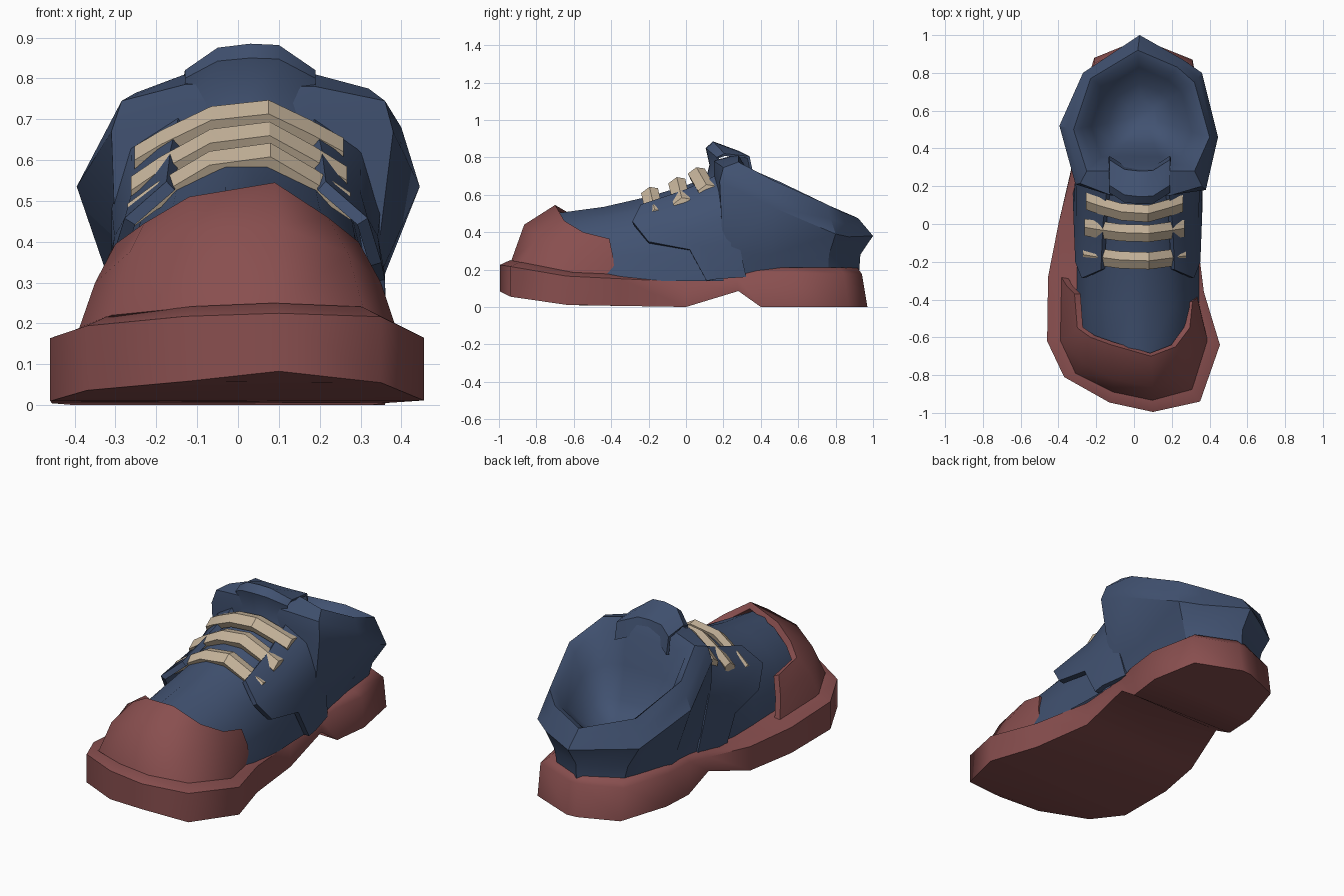
import bpy, bmesh, math

if "Cube" in bpy.data.objects:
    bpy.data.objects.remove(bpy.data.objects["Cube"])

def material(name, rgb):
    m = bpy.data.materials.new(name)
    m.diffuse_color = (*rgb, 1)
    m.use_nodes = True
    m.node_tree.nodes["Principled BSDF"].inputs["Base Color"].default_value = m.diffuse_color
    return m

RED = material("brick red", (0.25, 0.078, 0.078))
NAVY = material("navy blue", (0.053, 0.084, 0.165))
CREAM = material("lace cream", (0.57, 0.46, 0.33))
MID = 0.02  # centre line of the upper

def build(name, verts, faces, mat, thick=0, angle=30, offset=-1):
    me = bpy.data.meshes.new(name)
    me.from_pydata(verts, [], faces)
    bm = bmesh.new()
    bm.from_mesh(me)
    bmesh.ops.recalc_face_normals(bm, faces=bm.faces)
    bm.to_mesh(me)
    bm.free()
    ob = bpy.data.objects.new(name, me)
    bpy.context.collection.objects.link(ob)
    me.materials.append(mat)
    bpy.ops.object.select_all(action='DESELECT')
    ob.select_set(True)
    bpy.context.view_layer.objects.active = ob
    if thick:
        s = ob.modifiers.new("thickness", 'SOLIDIFY')
        s.thickness = thick
        s.offset = offset
        bpy.ops.object.modifier_apply(modifier=s.name)
    bpy.ops.object.shade_smooth_by_angle(angle=math.radians(angle))
    return ob

def loft(rows, closed=False):
    n = len(rows[0])
    verts = [p for r in rows for p in r]
    faces = []
    for j in range(len(rows) - 1):
        for i in range(n if closed else n - 1):
            k = (i + 1) % n
            faces.append((j*n + i, j*n + k, (j+1)*n + k, (j+1)*n + i))
    return verts, faces

def lerp(table, y):
    if y <= table[0][0]:
        return table[0][1]
    for (a, za), (b, zb) in zip(table, table[1:]):
        if y <= b:
            return za + (zb - za) * (y - a) / (b - a)
    return table[-1][1]

# Sole: left and right outline points, from toe to heel
left = [(-.13, -.945), (-.37, -.81), (-.46, -.62), (-.455, -.28), (-.40, 0),
        (-.335, .28), (-.31, .42), (-.30, .6), (-.21, .88), (0, .965)]
right = [(.10, -.995), (.35, -.94), (.455, -.64), (.37, -.36), (.325, 0),
         (.32, .28), (.335, .40), (.36, .6), (.31, .87), (.06, .97)]
bottom_z = [(-.99, .083), (-.94, .055), (-.63, .01), (0, 0), (.28, .085), (.40, 0)]
edge_z = [(-.99, .225), (-.64, .165), (.08, .13), (.40, .18), (.97, .175)]
lip_z = [(-.99, .25), (-.64, .185), (.08, .155), (.40, .21), (.97, .21)]
outline = left + right[::-1]
rings = [[(x, y, lerp(bottom_z, y)) for x, y in outline],
         [(x, y if y < 0 else y * .97, lerp(edge_z, y)) for x, y in outline],
         [(x * .87, y * .945, lerp(lip_z, y)) for x, y in outline]]
v, f = loft(rings, True)
n = len(outline)
for base in (0, 2 * n):
    for i in range(len(left) - 1):
        f.append((base + i, base + i + 1, base + n - 2 - i, base + n - 1 - i))
build("sole", v, f, RED, angle=60)

# Toe cap: base, middle and top edge, wrapping left to right
cap = [
    [(-.385, -.28, .165), (-.39, -.62, .185), (-.31, -.79, .22), (-.11, -.89, .24),
     (.10, -.935, .245), (.31, -.885, .225), (.39, -.62, .18), (.335, -.38, .165)],
    [(-.355, -.33, .27), (-.35, -.60, .30), (-.265, -.74, .375), (-.11, -.82, .425),
     (.10, -.865, .44), (.27, -.79, .37), (.35, -.61, .30), (.335, -.39, .27)],
    [(-.315, -.37, .37), (-.30, -.55, .395), (-.23, -.60, .445), (-.12, -.64, .51),
     (.09, -.70, .545), (.22, -.65, .46), (.295, -.55, .40), (.31, -.41, .365)]]
build("toe_cap", *loft(cap), RED, thick=.035, angle=58)

# Vamp: half sections (x, z) mirrored over the centre line
vamp = [(-.70, [(.32, .17), (.30, .27), (.25, .36), (.17, .43), (.07, .50)]),
        (-.44, [(.35, .15), (.325, .28), (.285, .39), (.2, .48), (.07, .535)]),
        (-.2, [(.345, .14), (.32, .28), (.285, .42), (.19, .53), (.07, .59)]),
        (0, [(.335, .14), (.32, .3), (.27, .5), (.18, .60), (.07, .65)]),
        (.2, [(.33, .14), (.31, .35), (.27, .6), (.17, .69), (.07, .73)])]
rows = [[(2*MID - x, y, z) for x, z in h] + [(x, y, z) for x, z in h[::-1]]
        for y, h in vamp]
build("vamp", *loft(rows), NAVY, angle=40)

# Heel body: rings from the sole up to the flared collar edge and rim
base = [(.2, .2, .15), (.31, .2, .15), (.30, .46, .18), (.27, .76, .18), (.20, .85, .18),
        (.03, .925, .18), (-.18, .81, .18), (-.27, .52, .18), (-.29, .22, .15), (-.15, .2, .15)]
seam = [(.17, .15, .70), (.38, .18, .67), (.445, .46, .535), (.36, .8, .39), (.26, .87, .375),
        (.03, 1.0, .38), (-.27, .8, .39), (-.395, .52, .535), (-.31, .21, .67), (-.12, .15, .70)]
rim = [(.17, .28, .815), (.32, .28, .775), (.40, .46, .68), (.32, .75, .55), (.23, .83, .51),
       (.02, .92, .475), (-.23, .77, .54), (-.32, .50, .67), (-.25, .28, .765), (-.13, .28, .81)]
low = [(x + (sx - x) * .3, y + (sy - y) * .1, .28) for (x, y, _), (sx, sy, _) in zip(base, seam)]
top = [tuple((a + b) / 2 for a, b in zip(p, q)) for p, q in zip(seam, rim)]
# Thick front ends of the collar beside the tongue
top[0], top[1] = (.19, .15, .78), (.36, .20, .745)
top[8], top[9] = (-.285, .215, .745), (-.13, .155, .785)
build("heel_body", *loft([base, low, seam, top, rim], True), NAVY, angle=32)

# Foot opening: rounded bowl inside the rim
def shrunk(k, keep, z):
    return [(.04 + (x - .04) * k, .57 + (y - .57) * k, pz * keep + z * (1 - keep))
            for x, y, pz in rim]

v, f = loft([rim, shrunk(.88, .85, .38), shrunk(.74, .5, .35), shrunk(.5, .2, .32),
             shrunk(.25, .08, .30)], True)
f.append(tuple(range(40, 50)))
bowl = build("foot_opening", v, f, NAVY, angle=80)
if sum(p.normal.z for p in bowl.data.polygons) < 0:
    bowl.data.flip_normals()

# Lace panels, one on each side
panel = [
    [(.205, -.24, .537), (.305, -.285, .45), (.337, -.20, .345), (.345, .02, .305), (.348, .11, .14)],
    [(.195, 0, .617), (.287, 0, .515), (.328, .03, .41), (.345, .10, .32), (.348, .17, .15)],
    [(.175, .18, .70), (.29, .20, .62), (.335, .24, .48), (.335, .28, .35), (.315, .32, .16)]]
for side, label in ((1, "right"), (-1, "left")):
    rows = [[(MID + side * (x - MID), y, z) for x, y, z in r] for r in panel]
    build(label + "_lace_panel", *loft(rows), NAVY, thick=.03, angle=40, offset=0)

# Tongue: curved strip folding back into the opening
tongue_x = [-.13, -.05, .03, .10, .19]
drop = [1, .15, 0, .05, 1]
rows = [[(x, y + .06 * d, z - s * d) for x, d in zip(tongue_x, drop)]
        for y, z, s in ((.10, .66, .03), (.125, .76, .05), (.105, .85, .05),
                        (.145, .885, .065), (.28, .835, .03), (.30, .74, .03))]
build("tongue", *loft(rows), NAVY, thick=.015, angle=40)

# Laces: three arched bands
lace_x = [-.27, -.20, -.07, .08, .19, .275]
arch = [1.1, .72, .15, 0, .48, .9]
for i, (yc, zc, ye, ze) in enumerate(((-.195, .62, -.165, .485),
                                      (-.05, .672, -.02, .55), (.055, .725, .115, .622))):
    rows = []
    for dy, dz in ((-.045, -.012), (.0, .022), (.045, .015), (.035, -.03), (-.03, -.045)):
        rows.append([(x * (1 - .03 * i), yc + (ye - yc) * a + dy, zc + (ze - zc) * a + dz)
                     for x, a in zip(lace_x, arch)])
    c, m = len(rows), len(lace_x)
    v, f = loft(rows + rows[:1])
    f += [tuple(j * m for j in range(c)), tuple(j * m + m - 1 for j in range(c))]
    # Share the first row so the band is a closed tube
    f = [tuple(q % (c * m) for q in face) for face in f]
    build("lace_%d" % (i + 1), v[:c * m], f, CREAM, angle=25)
